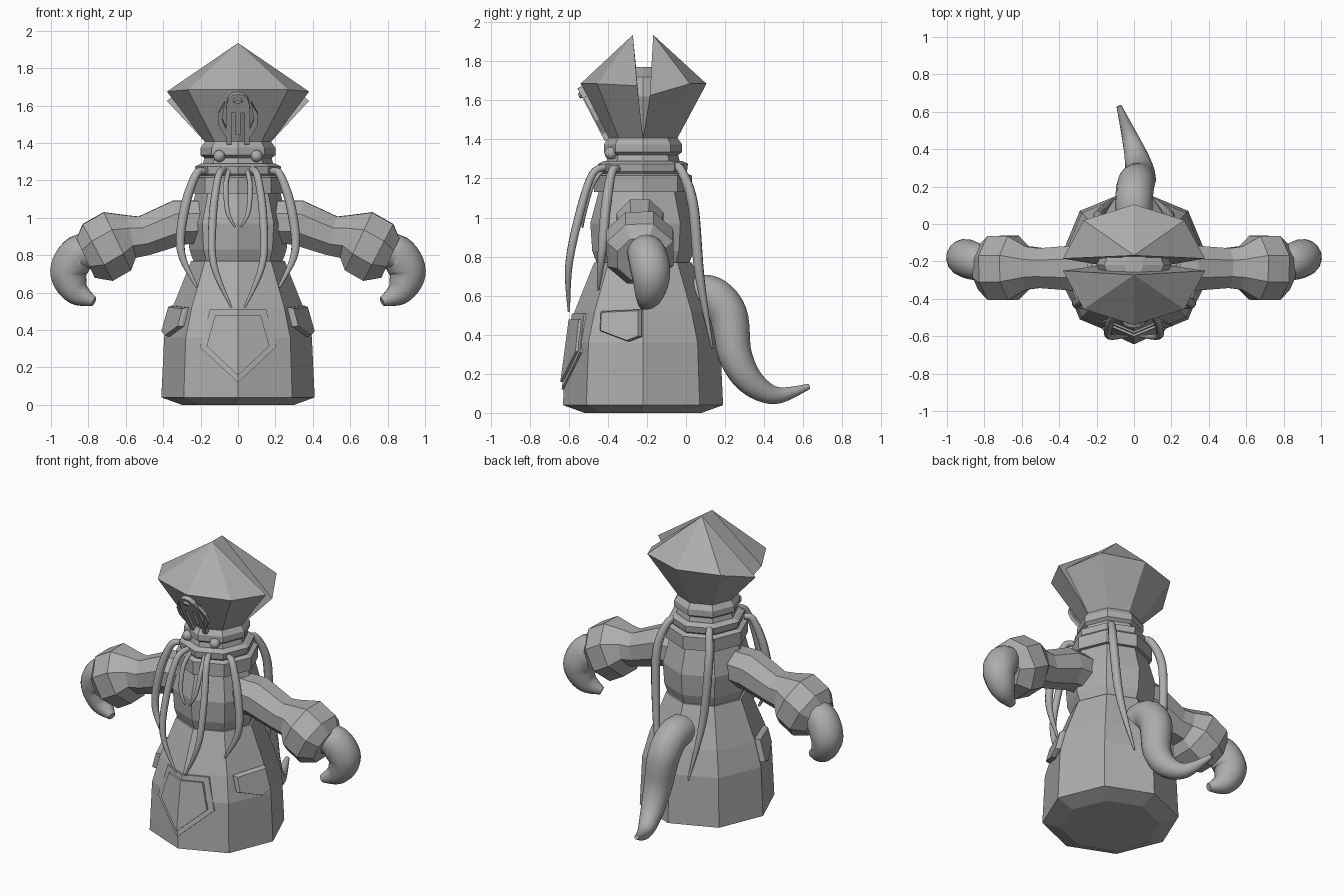
import bpy, bmesh, math
from mathutils import Vector

if "Cube" in bpy.data.objects:
    bpy.data.objects.remove(bpy.data.objects["Cube"])

CY = -0.22  # depth of the body axis
grey = bpy.data.materials.new("grey")
grey.diffuse_color = (0.42, 0.42, 0.42, 1)
grey.use_nodes = True
grey.node_tree.nodes["Principled BSDF"].inputs["Base Color"].default_value = grey.diffuse_color


def make(name, verts, faces, smooth=False):
    me = bpy.data.meshes.new(name)
    bm = bmesh.new()
    vs = [bm.verts.new(v) for v in verts]
    for f in faces:
        bm.faces.new([vs[i] for i in f])
    bmesh.ops.recalc_face_normals(bm, faces=bm.faces)
    for f in bm.faces:
        f.smooth = smooth and len(f.verts) == 4
    bm.to_mesh(me)
    bm.free()
    ob = bpy.data.objects.new(name, me)
    bpy.context.collection.objects.link(ob)
    me.materials.append(grey)
    return ob


def skin(name, rings, smooth=False):
    """Join equal-sized closed rings and cap both ends."""
    n = len(rings[0])
    faces = [(r * n + i, r * n + (i + 1) % n, (r + 1) * n + (i + 1) % n, (r + 1) * n + i)
             for r in range(len(rings) - 1) for i in range(n)]
    faces += [tuple(range(n)), tuple((len(rings) - 1) * n + i for i in range(n))]
    return make(name, [p for ring in rings for p in ring], faces, smooth)


def lathe(name, profile, n=8):
    """Faceted solid around the body axis from (z, radius) pairs."""
    return skin(name, [[(r * math.cos(math.tau * i / n), CY + r * math.sin(math.tau * i / n), z)
                        for i in range(n)] for z, r in profile])


def tube(name, pts, sides=8, steps=1, smooth=False, turn=0.0):
    """Tapered tube through (x, y, z, radius) points, curved when steps > 1."""
    P = [Vector(p) for p in pts]
    path = []
    for i in range(len(P) - 1):
        a, b, c, d = P[max(i - 1, 0)], P[i], P[i + 1], P[min(i + 2, len(P) - 1)]
        for s in range(steps):
            t = s / steps
            path.append(b.lerp(c, t) if steps == 1 else 0.5 * (
                2 * b + (c - a) * t + (2 * a - 5 * b + 4 * c - d) * t * t
                + (3 * b - a - 3 * c + d) * t ** 3))
    path.append(P[-1])
    rings, normal = [], Vector((0.01, 1, 0.02))
    for i, p in enumerate(path):
        tan = (path[min(i + 1, len(path) - 1)].xyz - path[max(i - 1, 0)].xyz).normalized()
        if abs(tan.dot(normal)) > 0.95:
            normal = Vector((1, 0, 0))
        normal = (normal - tan * normal.dot(tan)).normalized()
        side = tan.cross(normal)
        rings.append([p.xyz + p.w * (normal * math.cos(math.tau * (k + turn) / sides)
                                     + side * math.sin(math.tau * (k + turn) / sides))
                      for k in range(sides)])
    return skin(name, rings, smooth)


def plate(name, outline, place, depth, bevel=0.0):
    """Solid plate from a (u, v) outline; place maps (u, v, height) into space."""
    cu = sum(p[0] for p in outline) / len(outline)
    cv = sum(p[1] for p in outline) / len(outline)
    top = [(cu + (u - cu) * (1 - bevel), cv + (v - cv) * (1 - bevel)) for u, v in outline]
    return skin(name, [[place(u, v, -0.01) for u, v in outline],
                       [place(u, v, depth * (0.5 if bevel else 0.99)) for u, v in outline],
                       [place(u, v, depth) for u, v in top]])


# Robe, torso, collar and neck
robe = [(0, 0.3), (0.04, 0.41), (0.36, 0.395), (0.52, 0.35), (0.77, 0.25)]
lathe("robe", robe)
lathe("torso", [(0.76, 0.235), (0.83, 0.26), (0.97, 0.27), (1.14, 0.225)])
lathe("collar", [(1.13, 0.25), (1.215, 0.25), (1.225, 0.22)])
lathe("neck_ring", [(1.21, 0.2), (1.235, 0.225), (1.275, 0.23), (1.29, 0.2)])
lathe("neck", [(1.28, 0.19), (1.32, 0.18), (1.335, 0.2), (1.375, 0.2), (1.41, 0.175)])
lathe("inner_head", [(1.40, 0.15), (1.62, 0.2), (1.72, 0.16), (1.77, 0.05)])


# Split hood: two half shells leaning away from each other
def hood(name, s, corner_z, lean):
    verts = []
    for k in range(5):
        a = math.pi * k / 4
        verts.append((0.175 * math.cos(a), CY + s * 0.175 * math.sin(a), 1.405))
    for k in range(5):
        a = math.pi * k / 4
        z = corner_z if k in (0, 4) else 1.685
        verts.append((0.38 * math.cos(a), CY + s * (lean + 0.29 * math.sin(a)), z))
    verts += [(0, CY + s * 0.052, 1.935)]
    faces = [(k, k + 1, k + 6, k + 5) for k in range(4)]
    faces += [(k + 5, k + 6, 10) for k in range(4)]
    faces += [(0, 5, 10, 9, 4), (0, 1, 2, 3, 4)]
    make(name, verts, faces)


hood("hood_front", -1, 1.675, 0.03)
hood("hood_back", 1, 1.625, 0.035)


# Face mask lying on the sloped front of the hood
def on_face(u, v, h):
    slope = Vector((0, -0.46, 0.888))
    out = Vector((0, -0.888, -0.46))
    return Vector((u, -0.40, 1.40)) + slope * (v / 0.888) + out * h


arch = [(0.06 * math.cos(math.pi * k / 6), 0.215 + 0.055 * math.sin(math.pi * k / 6)) for k in range(7)]
plate("mask_brow", arch + [(-0.065, 0.17), (0.065, 0.17)], on_face, 0.018)
plate("mask_jewel", [(0.03 * math.cos(math.tau * k / 8), 0.235 + 0.016 * math.sin(math.tau * k / 8))
                     for k in range(8)], on_face, 0.03, 0.3)
plate("mask_nose", [(-0.014, 0.05), (0.014, 0.05), (0.014, 0.18), (-0.014, 0.18)], on_face, 0.018)
for s in (-1, 1):
    plate("mask_bar", [(s * u, v) for u, v in ((0.035, 0), (0.062, 0), (0.065, 0.19), (0.035, 0.18))],
          on_face, 0.018)
    plate("mask_fin", [(s * u, v) for u, v in ((0.055, 0.02), (0.105, 0.1), (0.105, 0.16),
                                               (0.07, 0.22), (0.085, 0.13), (0.06, 0.07))], on_face, 0.012)


def robe_radius(z):
    for (z0, r0), (z1, r1) in zip(robe, robe[1:]):
        if z <= z1:
            return r0 + (r1 - r0) * (z - z0) / (z1 - z0)
    return robe[-1][1]


# Apron point: two mirrored halves following the front edge of the robe
def on_apron(u, v, h):
    return (u, CY - robe_radius(v) * 0.995 + 0.414 * abs(u) - h * 1.05, v)


for s in (-1, 1):
    for name, k, depth in (("apron_border", 1.0, 0.012), ("apron_panel", 0.82, 0.02)):
        shape = [(0, 0.12), (0.205, 0.31), (0.15, 0.51), (0, 0.51)]
        plate(name, [(s * u * k, 0.33 + (v - 0.33) * k) for u, v in shape], on_apron, depth)


for s in (-1, 1):
    # Pocket on the front side panel
    def on_side(u, v, h):
        return (s * (robe_radius(v) - 0.414 * abs(u) + h), CY + u - 0.4 * h, v)

    plate("pocket", [(-0.005, 0.53), (-0.21, 0.52), (-0.215, 0.42), (-0.07, 0.365), (-0.005, 0.39)],
          on_side, 0.03, 0.08)

    # Faceted arm with a flared cuff
    arm = [(0.16, 0.98, 0.12), (0.32, 0.975, 0.13), (0.5, 0.905, 0.115), (0.57, 0.9, 0.125),
           (0.645, 0.875, 0.185), (0.75, 0.815, 0.185), (0.815, 0.785, 0.125)]
    tube("arm", [(s * x, -0.235, z, r) for x, z, r in arm], 8, turn=0.5)

    # Curled arm tentacle
    curl = [(0.76, -0.22, 0.81, 0.085), (0.85, -0.2, 0.81, 0.1), (0.905, -0.18, 0.71, 0.1),
            (0.865, -0.19, 0.605, 0.073), (0.77, -0.22, 0.552, 0.025)]
    tube("arm_tentacle", [(s * x, y, z, r) for x, y, z, r in curl], 16, 6, True)

    # Eye
    bpy.ops.mesh.primitive_uv_sphere_add(segments=16, ring_count=10, radius=0.032,
                                         location=(s * 0.1, -0.385, 1.33))
    eye = bpy.context.object
    eye.name = "eye"
    eye.data.materials.append(grey)
    bpy.ops.object.shade_smooth()

    # Hanging tentacles
    for name, pts in (
        ("mouth_tentacle", [(0.05, -0.42, 1.25, 0.012), (0.065, -0.48, 1.17, 0.014),
                            (0.055, -0.52, 1.03, 0.012), (0.015, -0.53, 0.95, 0.005)]),
        ("front_tentacle", [(0.07, -0.40, 1.26, 0.018), (0.105, -0.48, 1.22, 0.02), (0.135, -0.55, 1.0, 0.022),
                            (0.13, -0.6, 0.75, 0.019), (0.035, -0.6, 0.52, 0.006)]),
        ("side_tentacle", [(0.18, -0.35, 1.25, 0.018), (0.225, -0.38, 1.23, 0.022), (0.285, -0.41, 1.05, 0.026),
                           (0.305, -0.43, 0.82, 0.022), (0.22, -0.45, 0.63, 0.007)]),
        ("back_tentacle", [(0.12, -0.08, 1.25, 0.018), (0.15, -0.03, 1.25, 0.023), (0.19, 0.035, 1.07, 0.027),
                           (0.17, 0.07, 0.7, 0.024), (0.11, 0.135, 0.33, 0.005)]),
    ):
        tube(name, [(s * x, y, z, r) for x, y, z, r in pts], 10, 6, True)

# Tail
tube("tail", [(0, 0.02, 0.6, 0.1), (0, 0.13, 0.6, 0.1), (0.01, 0.215, 0.5, 0.1), (0.03, 0.25, 0.3, 0.087),
              (0.02, 0.33, 0.16, 0.07), (-0.02, 0.46, 0.09, 0.045), (-0.08, 0.63, 0.135, 0.014)], 16, 6, True)
